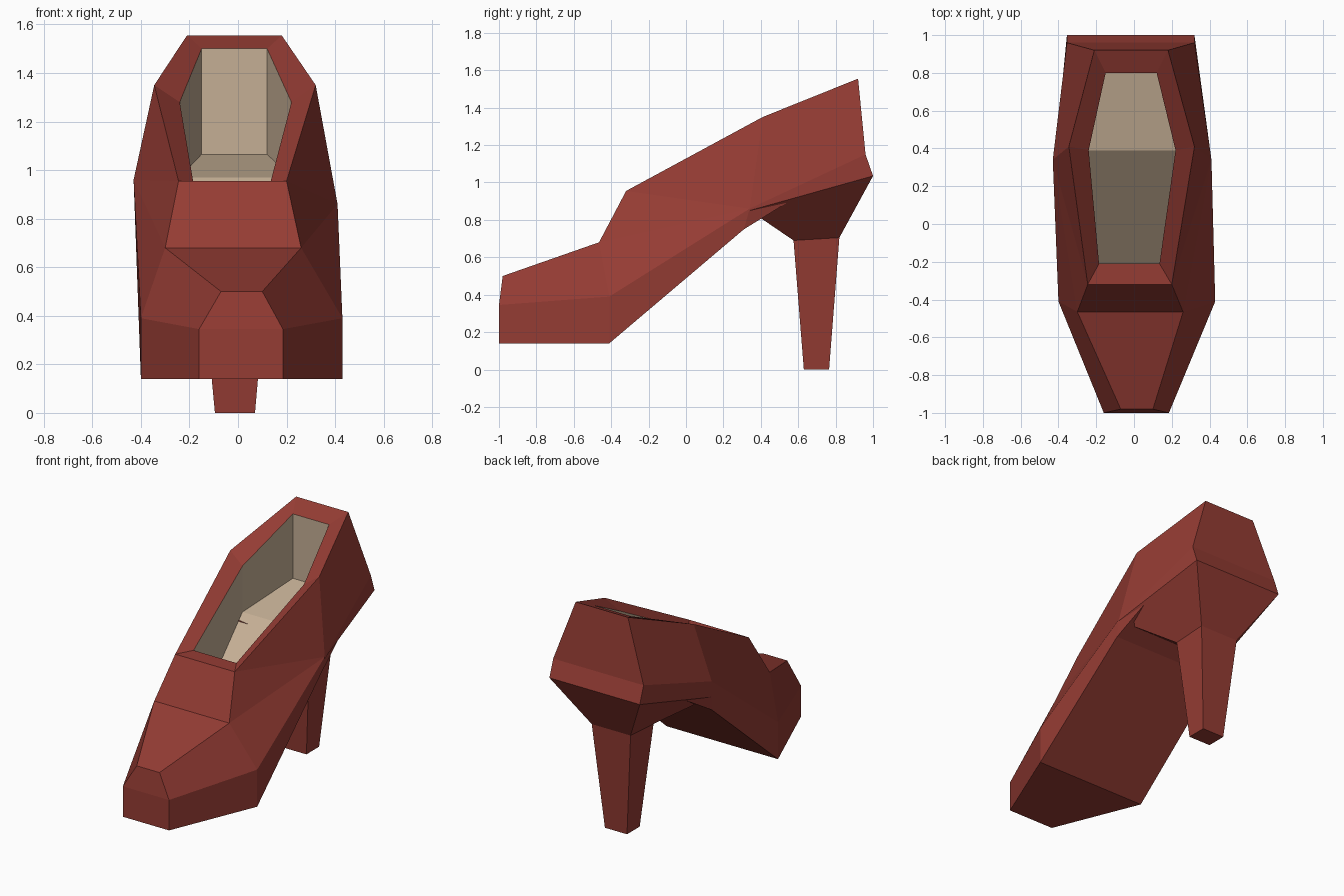
import bpy, bmesh

if "Cube" in bpy.data.objects:
    bpy.data.objects.remove(bpy.data.objects["Cube"])

def material(name, col):
    m = bpy.data.materials.new(name)
    m.diffuse_color = (*col, 1)
    m.use_nodes = True
    m.node_tree.nodes["Principled BSDF"].inputs["Base Color"].default_value = m.diffuse_color
    return m

red = material("brick red leather", (0.30, 0.045, 0.034))
tan = material("tan lining", (0.56, 0.43, 0.30))

def finish(name, bm, mats):
    bmesh.ops.recalc_face_normals(bm, faces=bm.faces)
    me = bpy.data.meshes.new(name)
    bm.to_mesh(me)
    bm.free()
    for m in mats:
        me.materials.append(m)
    ob = bpy.data.objects.new(name, me)
    bpy.context.collection.objects.link(ob)

# ---- shoe upper: named left/right point pairs (left x, right x, y, z)
pairs = {
    "toe_bot": (-.16, .185, -1, .14), "toe_mid": (-.16, .185, -1, .345), "toe_top": (-.07, .10, -.98, .50),
    "ball_bot": (-.40, .43, -.41, .14), "ball_mid": (-.40, .43, -.41, .39), "ball_top": (-.30, .26, -.465, .68),
    "throat": (-.245, .20, -.32, .955), "throat_in": (-.185, .135, -.21, .955), "throat_floor": (-.185, .135, -.21, .46),
    "waist_bot": (-.41, .40, .31, .75), "waist_mid": (-.43, .41, .34, .96), "waist_top": (-.345, .32, .41, 1.35),
    "waist_in": (-.24, .22, .39, 1.28), "waist_floor": (-.24, .22, .39, .97),
    "back_mid": (-.355, .32, .96, 1.15), "back_top": (-.21, .18, .92, 1.555),
    "back_in": (-.15, .12, .80, 1.50), "back_floor": (-.15, .12, .80, 1.065),
}
bm = bmesh.new()
V = {}
for n, (l, r, y, z) in pairs.items():
    zr = .86 if n == "waist_mid" else z
    V[n] = (bm.verts.new((l, y, z)), bm.verts.new((r, y, zr)))

# faces repeated on both sides
for side in (0, 1):
    for f in ("toe_bot toe_mid ball_mid ball_bot", "toe_mid toe_top ball_top ball_mid",
              "ball_bot ball_mid waist_mid waist_bot", "ball_mid ball_top waist_mid",
              "ball_top throat waist_mid", "throat waist_top waist_mid",
              "waist_mid waist_top back_top back_mid", "waist_bot waist_mid back_mid",
              "throat throat_in waist_in waist_top", "waist_top waist_in back_in back_top",
              "throat_in throat_floor waist_floor waist_in", "waist_in waist_floor back_floor back_in"):
        bm.faces.new([V[n][side] for n in f.split()])
# closed strip running across the shoe, all the way round
loop = ("throat_in throat ball_top toe_top toe_mid toe_bot ball_bot waist_bot back_mid "
        "back_top back_in back_floor waist_floor throat_floor").split()
for a, b in zip(loop, loop[1:] + loop[:1]):
    bm.faces.new([V[a][0], V[a][1], V[b][1], V[b][0]])
# lining: any face touching the insole
floor = {v for n in V if n.endswith("floor") for v in V[n]}
for f in bm.faces:
    f.material_index = int(any(v in floor for v in f.verts))
finish("shoe_upper", bm, [red, tan])

# ---- heel: heel cup band, flared block and tapering stem
rings = [  # front (xl, xr, y, z), back (xl, xr, y, z)
    ((-.43, .41, .34, .96), (-.355, .32, .96, 1.15)),
    ((-.42, .41, .34, .85), (-.355, .32, 1.0, 1.035)),
    ((-.16, .13, .575, .69), (-.16, .13, .82, .705)),
    ((-.095, .07, .63, 0), (-.095, .07, .765, 0)),
]
bm = bmesh.new()
prev = None
for i, (f, b) in enumerate(rings):
    zr = .86 if i == 0 else f[3]
    ring = [bm.verts.new(p) for p in ((f[0], f[2], f[3]), (f[1], f[2], zr),
                                      (b[1], b[2], b[3]), (b[0], b[2], b[3]))]
    if prev:
        for k in range(4):
            j = (k + 1) % 4
            bm.faces.new((prev[k], prev[j], ring[j], ring[k]))
    prev = ring
bm.faces.new(prev)
finish("heel", bm, [red])
